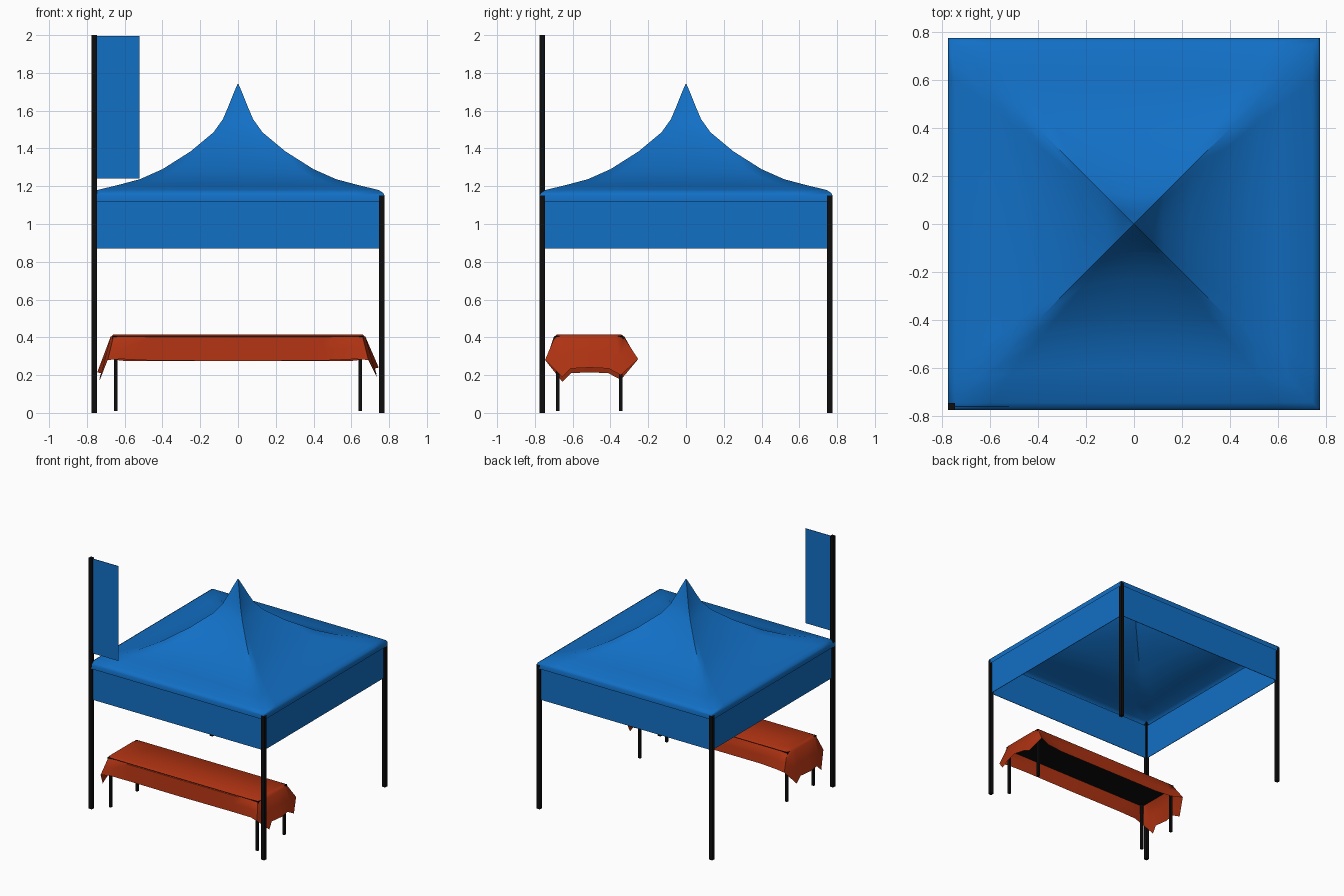
import bpy, math

if "Cube" in bpy.data.objects:
    bpy.data.objects.remove(bpy.data.objects["Cube"])


def material(name, rgb):
    m = bpy.data.materials.new(name)
    m.diffuse_color = (*rgb, 1)
    m.use_nodes = True
    m.node_tree.nodes["Principled BSDF"].inputs["Base Color"].default_value = m.diffuse_color
    return m


BLUE = material("blue_fabric", (0.006, 0.16, 0.56))
RED = material("red_cloth", (0.42, 0.032, 0.006))
BLACK = material("black_metal", (0.004, 0.004, 0.004))


def mesh_object(name, verts, faces, mat, angle=None):
    me = bpy.data.meshes.new(name)
    me.from_pydata(verts, [], faces)
    me.update()
    me.materials.append(mat)
    ob = bpy.data.objects.new(name, me)
    bpy.context.collection.objects.link(ob)
    if angle:
        bpy.ops.object.select_all(action='DESELECT')
        bpy.context.view_layer.objects.active = ob
        ob.select_set(True)
        bpy.ops.object.shade_smooth_by_angle(angle=math.radians(angle))
    return ob


def box(name, lo, hi, mat):
    v = [(x, y, z) for z in (lo[2], hi[2])
         for x, y in ((lo[0], lo[1]), (hi[0], lo[1]), (hi[0], hi[1]), (lo[0], hi[1]))]
    f = [(3, 2, 1, 0), (4, 5, 6, 7)] + [(i, (i + 1) % 4, (i + 1) % 4 + 4, i + 4) for i in range(4)]
    return mesh_object(name, v, f, mat)


def bridge(rings):
    """Join equal closed rings of points with quads."""
    n = len(rings[0])
    faces = [(k * n + i, k * n + (i + 1) % n, (k + 1) * n + (i + 1) % n, (k + 1) * n + i)
             for k in range(len(rings) - 1) for i in range(n)]
    return [p for r in rings for p in r], faces


# Four canopy poles, the front left one doubling as a flag mast
for sx, side in ((-1, "left"), (1, "right")):
    for sy, end in ((-1, "front"), (1, "back")):
        x, y = sx * 0.761, sy * 0.761
        top = 2.0 if (sx, sy) == (-1, -1) else 1.15
        box(f"{end}_{side}_pole", (x - 0.014, y - 0.014, 0), (x + 0.014, y + 0.014, top), BLACK)

# Hanging flag
box("flag", (-0.748, -0.763, 1.24), (-0.522, -0.759, 1.995), BLUE)

# Valance strips between the poles
box("front_valance", (-0.75, -0.763, 0.87), (0.75, -0.759, 1.15), BLUE)
box("back_valance", (-0.75, 0.759, 0.87), (0.75, 0.763, 1.15), BLUE)
box("left_valance", (-0.763, -0.75, 0.87), (-0.759, 0.75, 1.15), BLUE)
box("right_valance", (0.759, -0.75, 0.87), (0.763, 0.75, 1.15), BLUE)

# Peaked roof: square rings following a swept profile, sagging between the hips
profile = [(0.775, 1.12), (0.775, 1.152), (0.768, 1.165), (0.745, 1.18), (0.64, 1.205),
           (0.52, 1.237), (0.40, 1.29), (0.25, 1.385), (0.13, 1.485), (0.08, 1.555),
           (0.05, 1.625), (0.02, 1.70), (0.003, 1.74)]
N = 10
rings = []
for k, (r, z) in enumerate(profile):
    sag = 0.07 if 4 <= k else 0.0
    ring = []
    for side in range(4):
        c, s = math.cos(side * math.pi / 2), math.sin(side * math.pi / 2)
        for i in range(N):
            t = -1 + 2 * i / N
            x, y = r * t, -r * (1 - sag * (1 - t * t))
            ring.append((c * x - s * y, s * x + c * y, z))
    rings.append(ring)
verts, faces = bridge(rings)
faces.append(tuple(range(len(verts) - 4 * N, len(verts))))
mesh_object("canopy_roof", verts, faces, BLUE, 50)

# Table top and legs
box("table_top", (-0.665, -0.695, 0.39), (0.665, -0.33, 0.408), BLACK)
for sx, side in ((-1, "left"), (1, "right")):
    for y, end in ((-0.68, "front"), (-0.345, "back")):
        x = sx * 0.648
        box(f"table_{end}_{side}_leg", (x - 0.009, y - 0.009, 0.01),
            (x + 0.009, y + 0.009, 0.395), BLACK)

# Tablecloth: matching points along the table edge and along the draped hem
edge = [(0.0, -0.70), (0.45, -0.70), (0.60, -0.70), (0.66, -0.695), (0.675, -0.66), (0.675, -0.60),
        (0.675, -0.51), (0.675, -0.42), (0.675, -0.37), (0.66, -0.33), (0.60, -0.325),
        (0.45, -0.325), (0.0, -0.325)]
hem = [(0.0, -0.712, 0.275), (0.45, -0.712, 0.277), (0.62, -0.728, 0.285), (0.69, -0.746, 0.28),
       (0.735, -0.655, 0.19), (0.725, -0.61, 0.235), (0.745, -0.51, 0.24), (0.725, -0.41, 0.235),
       (0.735, -0.345, 0.20), (0.69, -0.253, 0.285), (0.60, -0.285, 0.275),
       (0.45, -0.30, 0.275), (0.0, -0.30, 0.275)]


def full(points):
    """Mirror the right half; the left end hangs slightly lower."""
    left = [(-p[0], p[1], p[2] - (0.025 if p[0] > 0.7 else 0)) for p in points[-2:0:-1]]
    return list(points) + left


edge_ring = full([(x, y, 0.402) for x, y in edge])
hem_ring = full(hem)
top_ring = [(x * 0.975, -0.512 + (y + 0.512) * 0.90, 0.416) for x, y, z in edge_ring]
mid_ring = [tuple(e + (h - e) * 0.5 for e, h in zip(a, b)) for a, b in zip(edge_ring, hem_ring)]
verts, faces = bridge([hem_ring, mid_ring, edge_ring, top_ring])
n = len(top_ring)
faces.append(tuple(range(3 * n, 4 * n)))
mesh_object("tablecloth", verts, faces, RED, 40)
